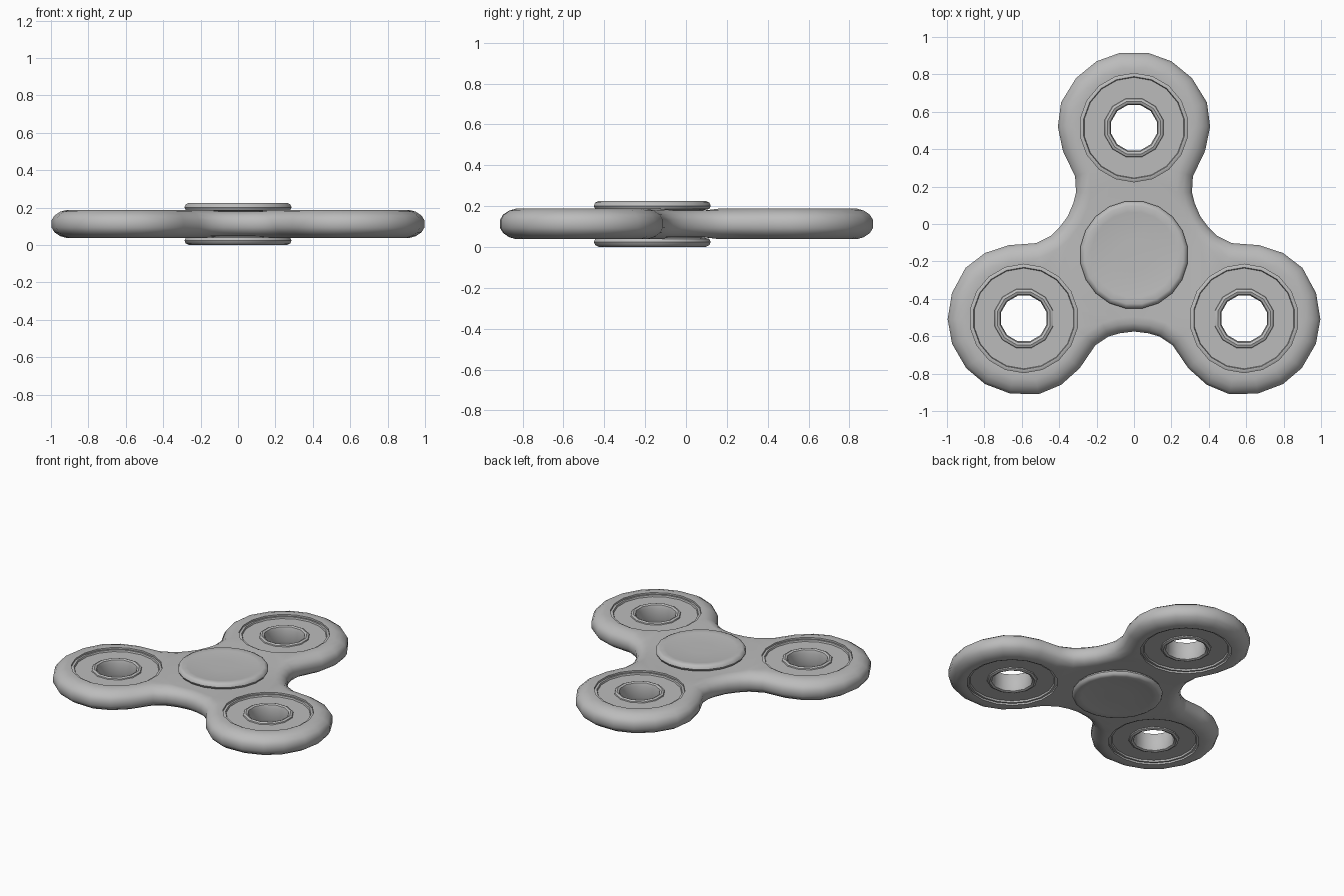
import bpy
import bmesh
from math import sin, cos, pi, tau, radians
from mathutils import Vector, Matrix

cube = bpy.data.objects.get("Cube")
if cube:
    bpy.data.objects.remove(cube)

HUB = Vector((0, -0.165, 0))
MID = 0.113          # height of the horizontal symmetry plane
ARM = 0.68           # hub centre to bearing centre
HOLE = 0.29
ANGLES = [radians(a) for a in (90, 210, 330)]

grey = bpy.data.materials.new("grey plastic")
grey.diffuse_color = (0.5, 0.5, 0.5, 1)
grey.use_nodes = True
grey.node_tree.nodes["Principled BSDF"].inputs["Base Color"].default_value = (0.5, 0.5, 0.5, 1)


def finish(bm, name, location, angle=40):
    bmesh.ops.recalc_face_normals(bm, faces=bm.faces)
    mesh = bpy.data.meshes.new(name)
    bm.to_mesh(mesh)
    bm.free()
    mesh.materials.append(grey)
    ob = bpy.data.objects.new(name, mesh)
    ob.location = location
    bpy.context.collection.objects.link(ob)
    bpy.ops.object.select_all(action='DESELECT')
    ob.select_set(True)
    bpy.context.view_layer.objects.active = ob
    bpy.ops.object.shade_smooth_by_angle(angle=radians(angle))
    return ob


def add_loop(bm, points):
    verts = [bm.verts.new(p) for p in points]
    edges = [bm.edges.new((v, verts[i - 1])) for i, v in enumerate(verts)]
    return verts, edges


def bridge(bm, a, b):
    for i in range(len(a)):
        bm.faces.new((a[i - 1], a[i], b[i], b[i - 1]))


def ring(radius, z, sides, centre=Vector((0, 0, 0))):
    return [centre + Vector((radius * cos(tau * (i + 0.5) / sides),
                             radius * sin(tau * (i + 0.5) / sides), z))
            for i in range(sides)]


def lathe(name, profile, sides, location, closed):
    bm = bmesh.new()
    loops = [add_loop(bm, ring(r, z, sides))[0] for r, z in profile]
    for a, b in zip(loops, loops[1:]):
        bridge(bm, a, b)
    if closed:
        bridge(bm, loops[-1], loops[0])
    else:
        bm.faces.new(loops[0])
        bm.faces.new(loops[-1])
    return finish(bm, name, location)


def mirrored(upper):
    return upper + [(r, -z) for r, z in reversed(upper)]


# Three-lobed outline: half an arm, mirrored and turned around the hub
half = [(1.08, 0.075), (1.035, 0.2), (0.945, 0.31), (0.815, 0.39), (0.685, 0.407),
        (0.555, 0.38), (0.42, 0.315), (0.335, 0.31), (0.275, 0.325)]
outline = []
for a in ANGLES:
    arm = [(u, -v) for u, v in reversed(half)] + half + [(0.205, 0.355)]
    outline += [Matrix.Rotation(a, 3, 'Z') @ Vector((u, v, 0)) for u, v in arm]


def inset(depth, z):
    """Outline moved inwards along its corner normals."""
    points = []
    n = len(outline)
    for i, p in enumerate(outline):
        t = (outline[(i + 1) % n] - outline[i - 1]).normalized()
        q = p + Vector((-t.y, t.x, 0)) * depth
        dip = 0.01 if p.length < 0.45 and depth > 0.06 else 0
        points.append(Vector((q.x, q.y, z - dip if z > 0 else z + dip)))
    return points


# Body: rounded rim, flat faces pierced by three round holes
bm = bmesh.new()
section = mirrored([(0.08, 0.075), (0.045, 0.065), (0.015, 0.045), (0, 0.02)])
rims = [add_loop(bm, inset(d, z)) for d, z in section]
for lower, upper in zip(rims, rims[1:]):
    bridge(bm, lower[0], upper[0])
walls = []
for rim, z in ((rims[0], 0.073), (rims[-1], -0.073)):
    holes = [add_loop(bm, ring(HOLE, z, 18, Vector((ARM * cos(a), ARM * sin(a), 0))))
             for a in ANGLES]
    walls.append([h[0] for h in holes])
    edges = rim[1] + [e for h in holes for e in h[1]]
    bmesh.ops.triangle_fill(bm, edges=edges, use_beauty=True, normal=(0, 0, 1))
for top, bottom in zip(*walls):
    bridge(bm, top, bottom)
finish(bm, "body", HUB + Vector((0, 0, MID)))

# Hub: two shallow dished finger caps joined by a core
lathe("hub_caps", mirrored([(0.08, 0.105), (0.23, 0.107), (0.265, 0.113), (0.283, 0.104),
                            (0.29, 0.088), (0.282, 0.073), (0.25, 0.066)]),
      20, HUB + Vector((0, 0, MID)), False)

# Bearings: outer race, flat shield and raised inner race around an open bore
parts = (
    ("bearing_outer_race", 18, [(0.291, 0.06), (0.285, 0.064), (0.273, 0.064), (0.268, 0.05)]),
    ("bearing_shield", 18, [(0.275, 0.053), (0.15, 0.053)]),
    ("bearing_inner_race", 12, [(0.165, 0.045), (0.16, 0.06), (0.146, 0.066),
                                (0.132, 0.06), (0.126, 0.04)]),
)
names = ("back", "right", "left")
for a, side in zip(ANGLES, names):
    centre = HUB + Vector((ARM * cos(a), ARM * sin(a), MID))
    for name, sides, upper in parts:
        lathe(f"{name}_{side}", mirrored(upper), sides, centre, True)
